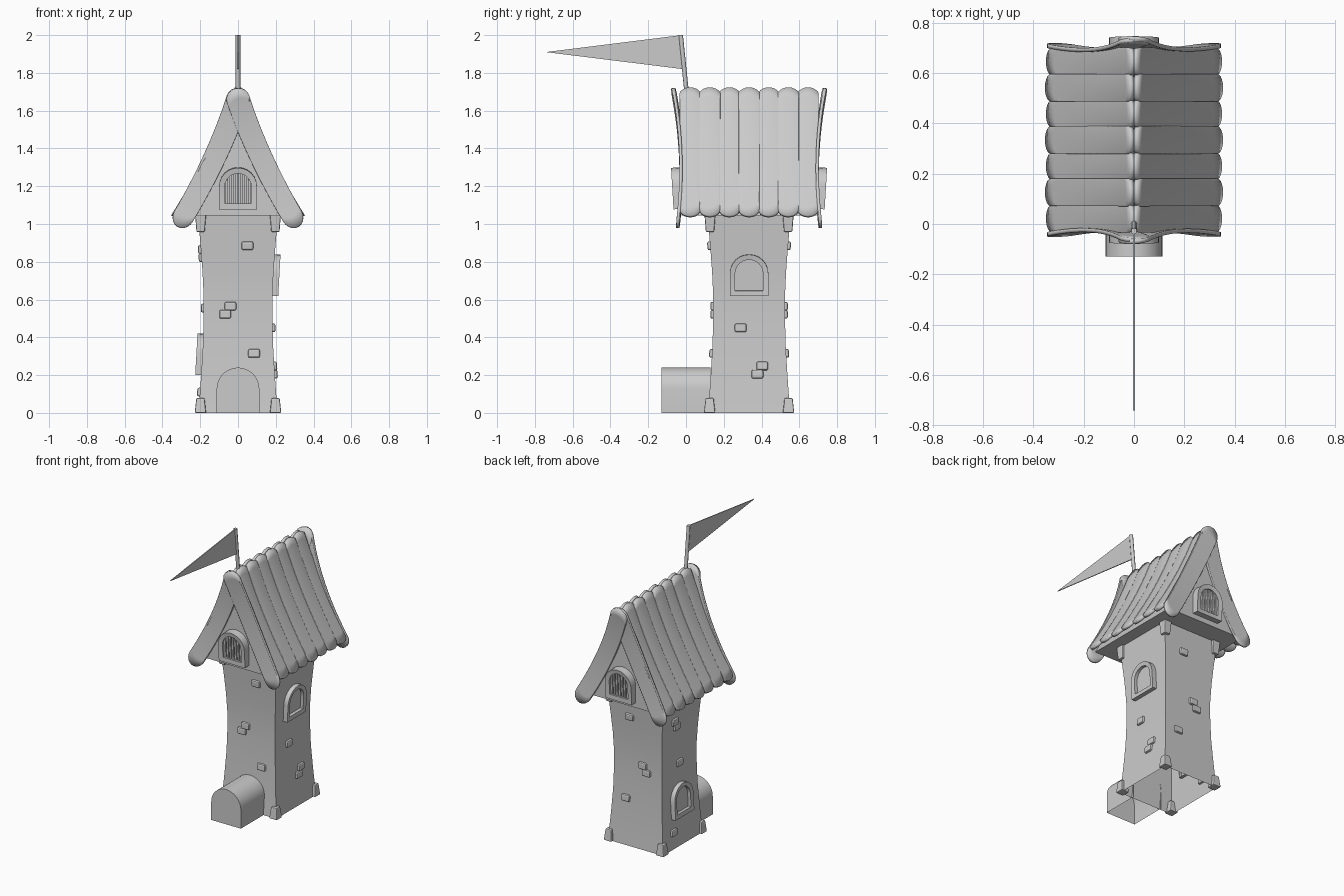
import bpy, bmesh
from math import sin, cos, pi, atan, sqrt
from mathutils import Vector, Matrix

if "Cube" in bpy.data.objects:
    bpy.data.objects.remove(bpy.data.objects["Cube"])

CY = 0.334  # tower axis in y


def make(name, verts, faces, angle=None):
    me = bpy.data.meshes.new(name)
    me.from_pydata([tuple(v) for v in verts], [], faces)
    bm = bmesh.new()
    bm.from_mesh(me)
    bmesh.ops.recalc_face_normals(bm, faces=bm.faces)
    bm.to_mesh(me)
    bm.free()
    ob = bpy.data.objects.new(name, me)
    bpy.context.collection.objects.link(ob)
    if angle:
        bpy.ops.object.select_all(action='DESELECT')
        bpy.context.view_layer.objects.active = ob
        ob.select_set(True)
        bpy.ops.object.shade_smooth_by_angle(angle=angle)
    return ob


def rings(n, count, closed=True):
    """Quads joining `count` stacked rings of n points."""
    return [(k*n+i, k*n+(i+1) % n, (k+1)*n+(i+1) % n, (k+1)*n+i)
            for k in range(count-1) for i in range(n if closed else n-1)]


def box(name, sx, sy, sz, mat, taper=1.0, bevel=0.0):
    """Box around the origin, its top scaled by taper."""
    v = []
    for z, t in ((-sz/2, 1), (sz/2, taper)):
        v += [mat @ Vector((a*sx/2*t, b*sy/2*t, z)) for a, b in ((-1, -1), (1, -1), (1, 1), (-1, 1))]
    ob = make(name, v, rings(4, 2) + [(0, 1, 2, 3), (4, 5, 6, 7)])
    if bevel:
        m = ob.modifiers.new("bevel", 'BEVEL')
        m.width, m.segments = bevel, 2
    return ob


def arch(w, h, z0=0.0, n=12):
    return [(-w, z0)] + [(-w*cos(pi*i/n), h-w+w*sin(pi*i/n)) for i in range(n+1)] + [(w, z0)]


# Flared tower shaft, open at the bottom
LEVELS = [(0, .211), (.1, .202), (.2, .195), (.35, .186), (.5, .182), (.62, .182),
          (.75, .188), (.87, .197), (1.05, .212)]


def half(z):
    for (z0, a), (z1, b) in zip(LEVELS, LEVELS[1:]):
        if z <= z1:
            return a + (b-a)*(z-z0)/(z1-z0)
    return LEVELS[-1][1]


v = []
for z, h in LEVELS:
    v += [(a*h, CY + b*(h+.008), z) for a, b in ((-1, -1), (1, -1), (1, 1), (-1, 1))]
make("tower_shaft", v, rings(4, len(LEVELS)), 0.6)

# Corner blocks at foot and top
for a in (-1, 1):
    for b in (-1, 1):
        box("foot_block", .06, .06, .078, Matrix.Translation((a*.199, CY+b*.209, .039)), .72, .006)
        box("top_block", .058, .058, .09,
            Matrix.Translation((a*.198, CY+b*.207, 1.003)) @ Matrix.Rotation(pi, 4, 'X'), .75, .006)

ANG = {"front": 0, "right": pi/2, "back": pi, "left": -pi/2}


def on_wall(side, u, z):
    """Matrix on a wall: local x across, -y outward, z up."""
    d = half(z) + (.008 if side in ("front", "back") else 0)
    tilt = atan((half(z+.05) - half(z-.05))/.1)
    return (Matrix.Translation((0, CY, 0)) @ Matrix.Rotation(ANG[side], 4, 'Z')
            @ Matrix.Translation((u, -d, z)) @ Matrix.Rotation(tilt, 4, 'X'))


# Protruding stones
STONES = [("front", .05, .885), ("front", -.04, .565), ("front", -.068, .522), ("front", .085, .315),
          ("back", -.05, .885), ("back", .04, .565), ("back", .068, .522), ("back", -.085, .315),
          ("right", -.045, .45), ("right", .07, .248), ("right", .044, .205),
          ("left", -.07, .865), ("left", -.045, .822), ("left", 0, .555), ("left", -.09, .11)]
for side, u, z in STONES:
    box("wall_stone", .062, .03, .046, on_wall(side, u, z), 1, .009)


# Arched window frames
def window(name, mat, w, h, rim, depth, bars=0):
    out, inn = arch(w, h), arch(w-rim, h-rim, rim)
    n = len(out)
    v = [mat @ Vector((x, y, z)) for pts, y in ((out, .02), (out, -depth), (inn, -depth+.004), (inn, .02))
         for x, z in pts]
    make(name + "_frame", v, rings(n, 4), 0.6)
    make(name + "_pane", [mat @ Vector((x, -.006, z)) for x, z in inn], [tuple(range(n))])
    wi = w - rim
    for i in range(bars):
        x = wi*(2*(i+.5)/bars - 1)
        top = h - w + sqrt(wi*wi - x*x)
        box(name + "_bar", .013, .014, top-rim, mat @ Matrix.Translation((x, -depth+.02, (top+rim)/2)))


window("right_window", on_wall("right", 0, .73) @ Matrix.Translation((0, 0, -.11)), .102, .22, .028, .032)
window("left_window", on_wall("left", 0, .31) @ Matrix.Translation((0, 0, -.11)), .102, .22, .028, .032)
for side in ("front", "back"):
    m = (Matrix.Translation((0, CY, 0)) @ Matrix.Rotation(ANG[side], 4, 'Z')
         @ Matrix.Translation((0, -.36, 1.08)) @ Matrix.Rotation(.06, 4, 'X'))
    window(side + "_gable_window", m, .1, .22, .03, .04, 7)

# Arched porch, open below
pr = arch(.113, .24, 0, 16)
n = len(pr)
make("porch", [(x, y, z) for y in (-.13, .13) for x, z in pr],
     rings(n, 2, False) + [tuple(range(n))], 0.6)


def bez(a, b, c, t):
    return (1-t)**2*a + 2*t*(1-t)*b + t*t*c


def strip(name, f, t0, t1, e0, e1, thick):
    """Round-ended strip; f(t, s) gives a point, s across from -1 to 1."""
    nu, nv = 14, 10
    v = []
    for j in range(nv+1):
        s = sin(pi*(j/nv - .5))
        r = sqrt(max(0, 1-s*s))
        a, b = t0 - e0*r, t1 + e1*r
        v += [f(a + (b-a)*i/nu, s) for i in range(nu+1)]
    ob = make(name, v, rings(nu+1, nv+1, False), 0.7)
    m = ob.modifiers.new("thickness", 'SOLIDIFY')
    m.thickness, m.offset = thick, 0


# Gabled attic under the roof
side = [(.295, 1.045), (.205, 1.21), (.12, 1.38), (.05, 1.55), (0, 1.67)]
pr = side + [(-x, z) for x, z in side[-2::-1]]
n = len(pr)
make("attic", [(x, CY+y, z) for y in (-.358, .358) for x, z in pr],
     rings(n, 2) + [tuple(range(n)), tuple(range(n, 2*n))])

# Seven curved planks on each slope
COUNT, PITCH = 7, .104
for sx in (-1, 1):
    for k in range(COUNT):
        y0 = CY + (k - (COUNT-1)/2)*PITCH
        lift = .004*(k % 2)

        def plank(t, s):
            return Vector((sx*(bez(.01, .12, .342, t) + lift), y0 + s*.054,
                           bez(1.69, 1.39, 1.04, t) + .012*(1-s*s)*(1-t)))
        strip("roof_plank", plank, .0, .95, .03, .05, .02)

# Curved barge boards on both gables
for sy in (-1, 1):
    for sx in (-1, 1):
        def board(t, s):
            x, z = bez(0, .1, .288, t), bez(1.662, 1.36, 1.04, t)
            dx, dz = bez(0, .1, .288, t+.01)-x, bez(1.662, 1.36, 1.04, t+.01)-z
            L = sqrt(dx*dx + dz*dz)
            w = (.062 - .006*t)*s
            y = .392 - .105*t + .085*t*t + .003*sx*(1-t)
            return Vector((sx*(x - dz/L*w), CY + sy*y, z + sx*sx*dx/L*w))
        strip("barge_board", board, 0, 1, .09, .085, .016)

# Leaning flag pole and pennant
a, b = Vector((0, .005, 1.68)), Vector((0, -.028, 2.0))
v = [p + Vector((.012*cos(pi*i/4), .012*sin(pi*i/4), 0)) for p in (a, b) for i in range(8)]
make("flag_pole", v, rings(8, 2) + [tuple(range(8)), tuple(range(8, 16))], 0.9)
v = [(x, y, z) for x in (-.003, .003) for y, z in ((-.022, 2.0), (-.015, 1.82), (-.742, 1.91))]
make("pennant", v, rings(3, 2) + [(0, 1, 2), (3, 4, 5)])
